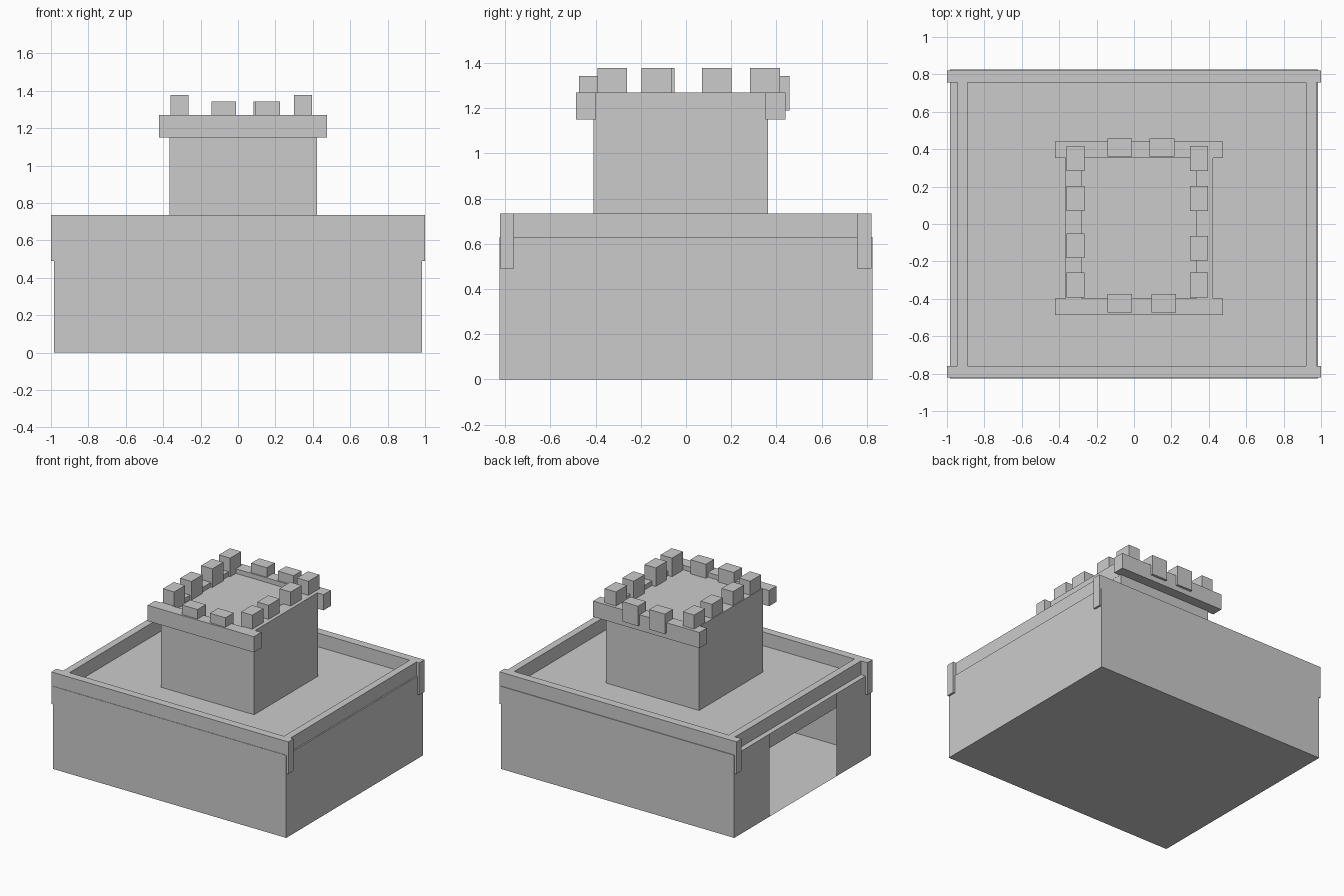
import bpy, bmesh

if "Cube" in bpy.data.objects:
    bpy.data.objects.remove(bpy.data.objects["Cube"])


def box(name, x, y, z):
    """Box given by its (min, max) extents on each axis."""
    verts = [(a, b, c) for a in x for b in y for c in z]
    faces = [(0, 1, 3, 2), (4, 6, 7, 5), (0, 4, 5, 1),
             (2, 3, 7, 6), (0, 2, 6, 4), (1, 5, 7, 3)]
    mesh = bpy.data.meshes.new(name)
    mesh.from_pydata(verts, [], faces)
    ob = bpy.data.objects.new(name, mesh)
    bpy.context.collection.objects.link(ob)
    return ob


# Hollow thin-walled lower hall, left wall replaced by two panels around a gateway
X, Y, H = 0.985, 0.825, 0.63
hall = box("hall", (-X, X), (-Y, Y), (0, H))
bm = bmesh.new()
bm.from_mesh(hall.data)
left = [f for f in bm.faces if f.calc_center_median().x < -X + 0.01]
bmesh.ops.delete(bm, geom=left, context='FACES_ONLY')
for y0, y1 in ((-Y, -0.41), (0.40, Y)):
    bm.faces.new([bm.verts.new((-X, y, z))
                  for y, z in ((y0, 0), (y0, H), (y1, H), (y1, 0))])
bmesh.ops.remove_doubles(bm, verts=bm.verts, dist=0.0005)
bm.to_mesh(hall.data)
bm.free()

# Roof parapet beams of the hall
BZ = (0.49, 0.735)
box("front_parapet", (-1, 1), (-0.822, -0.76), BZ)
box("back_parapet", (-1, 1), (0.757, 0.82), BZ)
box("left_parapet", (-0.945, -0.89), (-0.76, 0.757), BZ)
box("right_parapet", (0.92, 0.975), (-0.76, 0.757), BZ)

# Tower with a slightly sunken roof
box("tower", (-0.365, 0.422), (-0.408, 0.363), (H, 1.235))

# Tower parapet beams
TZ = (1.15, 1.27)
box("tower_front_beam", (-0.422, 0.475), (-0.487, -0.398), TZ)
box("tower_back_beam", (-0.422, 0.475), (0.352, 0.44), TZ)
box("tower_left_beam", (-0.366, -0.278), (-0.398, 0.352), TZ)
box("tower_right_beam", (0.332, 0.423), (-0.398, 0.352), TZ)

# Merlons along the sides
SZ, W = (1.225, 1.377), 0.132
for side, x, ys in (("left", (-0.36, -0.265), (-0.392, -0.183, 0.07, 0.284)),
                    ("right", (0.30, 0.396), (-0.392, -0.196, 0.07, 0.284))):
    for y in ys:
        box(side + "_merlon", x, (y, y + W), SZ)

# Lower merlons along front and back
EZ = (1.19, 1.342)
for side, y, xs in (("front", (-0.473, -0.373), (-0.142, 0.093)),
                    ("back", (0.362, 0.458), (-0.142, 0.084))):
    for x in xs:
        box(side + "_merlon", (x, x + W), y, EZ)
